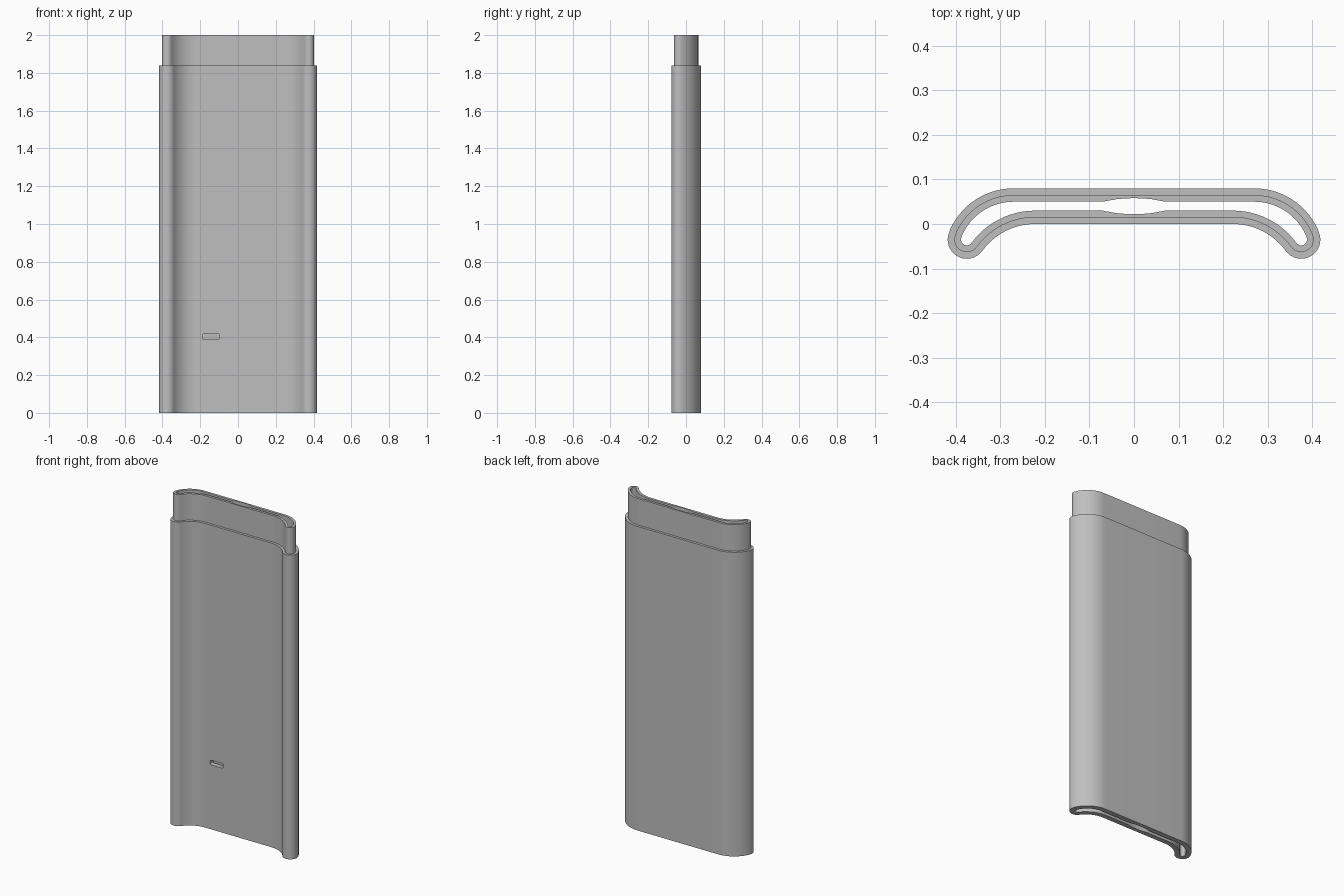
import bpy
import bmesh
from math import sin, cos, radians

cube = bpy.data.objects.get("Cube")
if cube:
    bpy.data.objects.remove(cube, do_unlink=True)

HEIGHT = 2.0
SHOULDER = 1.84   # where the narrower plug begins
WALL = 0.03


def arc(cx, cy, r, start, end, steps):
    """Points on an arc, angles in degrees."""
    pts = []
    for i in range(steps + 1):
        a = radians(start + (end - start) * i / steps)
        pts.append((cx + r * cos(a), cy + r * sin(a)))
    return pts


def section(inset, swell=0.0):
    """Curved cross-section, inset from the outside, optionally swollen at the middle."""
    lens = [(0, 1), (0.02, 0.92), (0.04, 0.7), (0.07, 0)]
    half = [(x, 0.08 - inset + swell * k) for x, k in lens]
    half += arc(0.27, -0.076, 0.156 - inset, 90, 24, 14)
    half += arc(0.375, -0.035, 0.043 - inset, 24, -144, 16)[1:]
    half += arc(0.222, -0.146, 0.146 + inset, 36, 90, 12)[1:]
    half += [(x, inset - swell * k) for x, k in reversed(lens)]
    return half + [(-x, y) for x, y in reversed(half[1:-1])]


# Hollow case: outer wall, shoulder, plug, rim and through cavity
rings = [
    (section(0), 0),
    (section(0), SHOULDER),
    (section(WALL / 2), SHOULDER),
    (section(WALL / 2), HEIGHT),
    (section(WALL, 0.008), HEIGHT),
    (section(WALL, 0.008), 0),
]
bm = bmesh.new()
loops = [[bm.verts.new((x, y, z)) for x, y in pts] for pts, z in rings]
for a, b in zip(loops, loops[1:] + loops[:1]):
    for i in range(len(a)):
        j = (i + 1) % len(a)
        bm.faces.new((a[i], a[j], b[j], b[i]))
bmesh.ops.recalc_face_normals(bm, faces=bm.faces)
mesh = bpy.data.meshes.new("hollow_case")
bm.to_mesh(mesh)
bm.free()
case = bpy.data.objects.new("hollow_case", mesh)
bpy.context.collection.objects.link(case)

grey = bpy.data.materials.new("plain grey")
grey.use_nodes = True
colour = (0.52, 0.52, 0.52, 1)
grey.diffuse_color = colour
grey.node_tree.nodes["Principled BSDF"].inputs["Base Color"].default_value = colour
mesh.materials.append(grey)

# Small rounded slot through the front wall
bpy.ops.mesh.primitive_cube_add(size=1, location=(-0.143, 0, 0.404))
cutter = bpy.context.object
cutter.name = "slot_cutter"
cutter.hide_render = True
bm = bmesh.new()
bm.from_mesh(cutter.data)
bmesh.ops.scale(bm, vec=(0.086, 0.08, 0.028), verts=bm.verts)
corners = [e for e in bm.edges if abs(e.verts[0].co.y - e.verts[1].co.y) > 0.05]
bmesh.ops.bevel(bm, geom=corners, offset=0.005, segments=3, profile=0.5, affect='EDGES')
bm.to_mesh(cutter.data)
bm.free()
cutter.data.materials.append(grey)

bpy.ops.object.select_all(action='DESELECT')
case.select_set(True)
bpy.context.view_layer.objects.active = case
cut = case.modifiers.new("front_slot", 'BOOLEAN')
cut.operation = 'DIFFERENCE'
cut.solver = 'EXACT'
cut.object = cutter
bpy.ops.object.modifier_apply(modifier=cut.name)
bpy.data.objects.remove(cutter, do_unlink=True)
bpy.ops.object.shade_smooth_by_angle(angle=radians(35))
